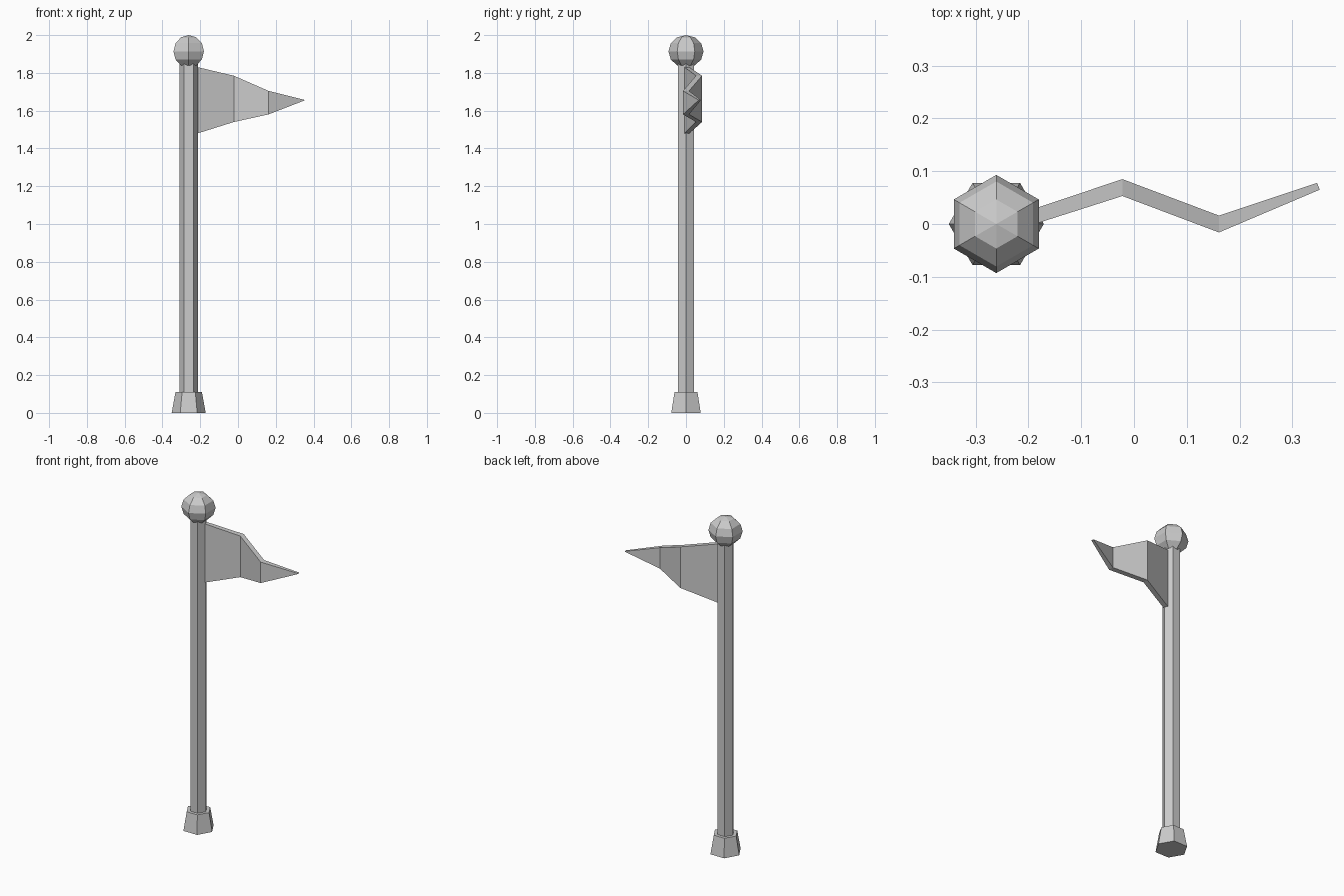
import bpy, bmesh
from math import sin, cos, pi

if "Cube" in bpy.data.objects:
    bpy.data.objects.remove(bpy.data.objects["Cube"])

POLE_X = -0.261
SIDES = 6


def finish(name, bm):
    bmesh.ops.remove_doubles(bm, verts=bm.verts, dist=0.0005)
    bmesh.ops.recalc_face_normals(bm, faces=bm.faces)
    mesh = bpy.data.meshes.new(name)
    bm.to_mesh(mesh)
    bm.free()
    obj = bpy.data.objects.new(name, mesh)
    bpy.context.collection.objects.link(obj)
    return obj


def loft(name, rings):
    """Skin a list of equally long point rings and cap both ends."""
    bm = bmesh.new()
    loops = [[bm.verts.new(p) for p in ring] for ring in rings]
    n = len(loops[0])
    for a, b in zip(loops, loops[1:]):
        for i in range(n):
            j = (i + 1) % n
            bm.faces.new((a[i], a[j], b[j], b[i]))
    bm.faces.new(loops[0])
    bm.faces.new(loops[-1])
    # collapsed end rings are merged into points or edges
    bmesh.ops.dissolve_degenerate(bm, edges=bm.edges, dist=0.0005)
    return finish(name, bm)


def lathe(name, profile):
    """Six-sided turned part on the pole axis from (radius, z) pairs."""
    return loft(name, [[(POLE_X + r * cos(2 * pi * i / SIDES),
                         r * sin(2 * pi * i / SIDES), z)
                        for i in range(SIDES)] for r, z in profile])


# Foot and shaft
lathe("base", [(0.09, 0), (0.07, 0.11)])
lathe("pole", [(0.049, 0.05), (0.049, 1.86)])

# Low-poly ball on top
bm = bmesh.new()
bmesh.ops.create_uvsphere(bm, u_segments=SIDES, v_segments=6, radius=1)
bmesh.ops.scale(bm, vec=(0.093, 0.093, 0.086), verts=bm.verts)
bmesh.ops.translate(bm, vec=(POLE_X, 0, 1.914), verts=bm.verts)
finish("finial_ball", bm)

# Waving pennant: front x,y / back x,y / bottom z / top z
sections = [
    (-0.213, -0.008, -0.222, 0.018, 1.48, 1.83),
    (-0.022, 0.053, -0.022, 0.085, 1.54, 1.785),
    (0.161, -0.016, 0.161, 0.016, 1.58, 1.705),
    (0.352, 0.065, 0.347, 0.078, 1.654, 1.657),
]
loft("pennant", [[(fx, fy, lo), (bx, by, lo), (bx, by, hi), (fx, fy, hi)]
                 for fx, fy, bx, by, lo, hi in sections])
